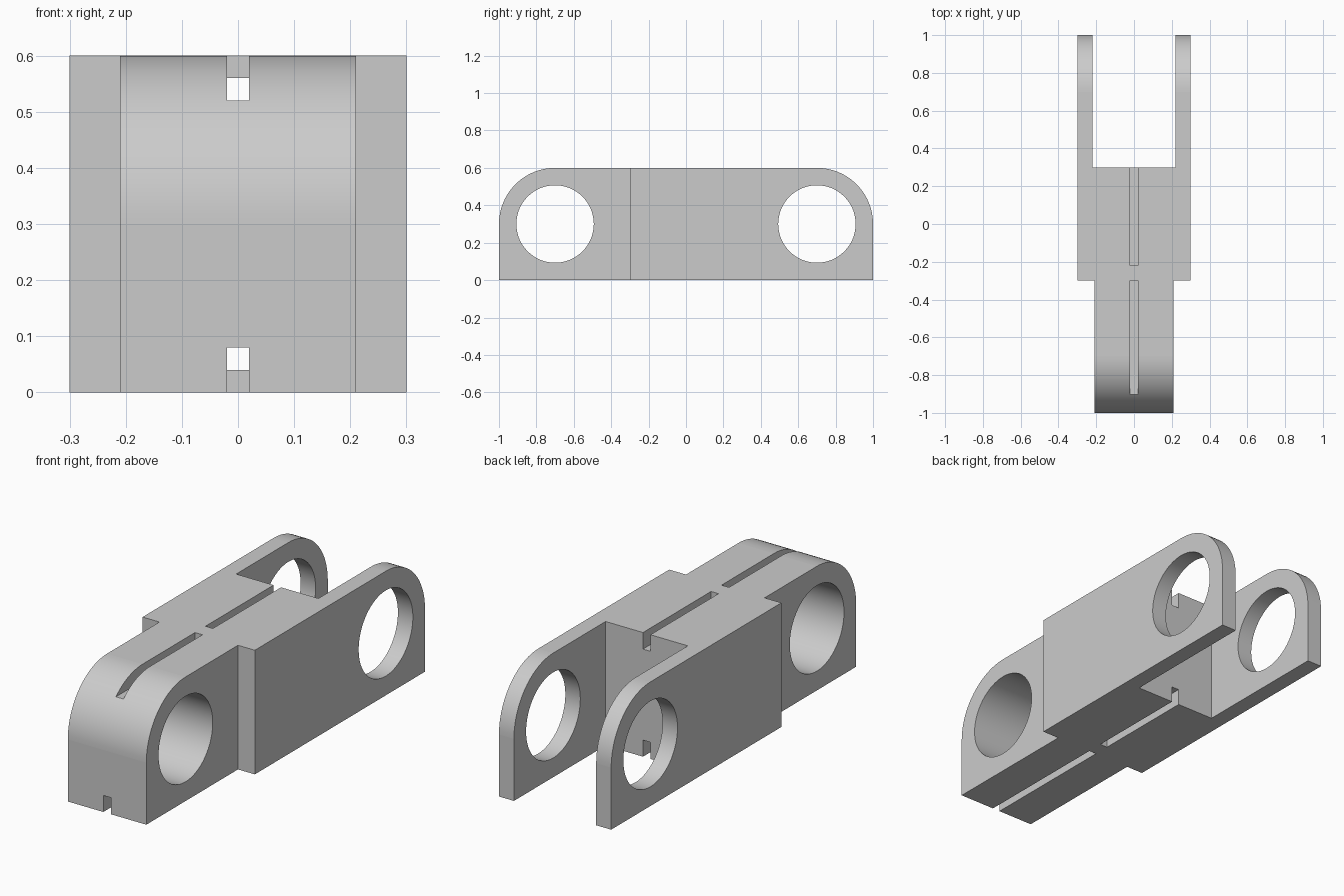
import bpy, bmesh
from math import sin, cos, pi, radians

if "Cube" in bpy.data.objects:
    bpy.data.objects.remove(bpy.data.objects["Cube"])

HEIGHT, HALF_WIDTH, LUG_HALF = 0.6, 0.3, 0.21
PIN_Y, PIN_Z, PIN_R, END_R = 0.7, 0.3, 0.207, 0.3

steel = bpy.data.materials.new("light_grey")
steel.use_nodes = True
grey = (0.6, 0.6, 0.6, 1)
steel.diffuse_color = grey
steel.node_tree.nodes["Principled BSDF"].inputs["Base Color"].default_value = grey


def arc(cy, cz, r, start, end, steps):
    angles = [start + (end - start) * i / steps for i in range(steps + 1)]
    return [(cy + r * cos(a), cz + r * sin(a)) for a in angles]


def prism(name, profile, x0, x1):
    """Extrude a side profile of (y, z) points from x0 to x1."""
    bm = bmesh.new()
    face = bm.faces.new([bm.verts.new((x0, y, z)) for y, z in profile])
    grown = bmesh.ops.extrude_face_region(bm, geom=[face])["geom"]
    moved = [v for v in grown if isinstance(v, bmesh.types.BMVert)]
    bmesh.ops.translate(bm, vec=(x1 - x0, 0, 0), verts=moved)
    bmesh.ops.recalc_face_normals(bm, faces=bm.faces)
    mesh = bpy.data.meshes.new(name)
    bm.to_mesh(mesh)
    bm.free()
    obj = bpy.data.objects.new(name, mesh)
    bpy.context.collection.objects.link(obj)
    return obj


def box(y0, y1, z0, z1):
    return [(y0, z0), (y1, z0), (y1, z1), (y0, z1)]


def cut(target, cutter):
    cutter.hide_render = True
    mod = target.modifiers.new("cut", "BOOLEAN")
    mod.operation, mod.solver, mod.object = "DIFFERENCE", "EXACT", cutter
    bpy.context.view_layer.objects.active = target
    bpy.ops.object.modifier_apply(modifier=mod.name)
    bpy.data.objects.remove(cutter)


# Solid bar with rounded upper ends
outline = [(-1, 0), (1, 0)]
outline += arc(PIN_Y, PIN_Z, END_R, 0, pi / 2, 24)
outline += arc(-PIN_Y, PIN_Z, END_R, pi / 2, pi, 24)
link = prism("hinge_link", outline, -HALF_WIDTH, HALF_WIDTH)
link.data.materials.append(steel)

# Narrow the front lug on both sides
for side in (-1, 1):
    cut(link, prism("lug_recess", box(-1.2, -0.3, -0.1, 0.7),
                    side * LUG_HALF, side * 0.5))

# Open the rear fork
cut(link, prism("fork_slot", box(0.3, 1.2, -0.1, 0.7), -0.22, 0.22))

# Pin bores through the lug and the fork
for y in (-PIN_Y, PIN_Y):
    circle = arc(y, PIN_Z, PIN_R, 0, 2 * pi, 64)[:-1]
    cut(link, prism("pin_bore", circle, -0.5, 0.5))

# Grooves above and below, each passing under a small bridge
groove = [(-1.2, 0.52), (0.5, 0.52), (0.5, 0.7), (-0.22, 0.7),
          (-0.22, 0.56), (-0.3, 0.56), (-0.3, 0.7), (-1.2, 0.7)]
cut(link, prism("top_groove", groove, -0.02, 0.02))
cut(link, prism("bottom_groove", [(y, HEIGHT - z) for y, z in groove], -0.02, 0.02))

# Smooth the curved walls, keep the planes flat
bpy.ops.object.select_all(action="DESELECT")
link.select_set(True)
bpy.context.view_layer.objects.active = link
bpy.ops.object.shade_smooth_by_angle(angle=radians(30))
for face in link.data.polygons:
    face.use_smooth = max(abs(c) for c in face.normal) < 0.9999
